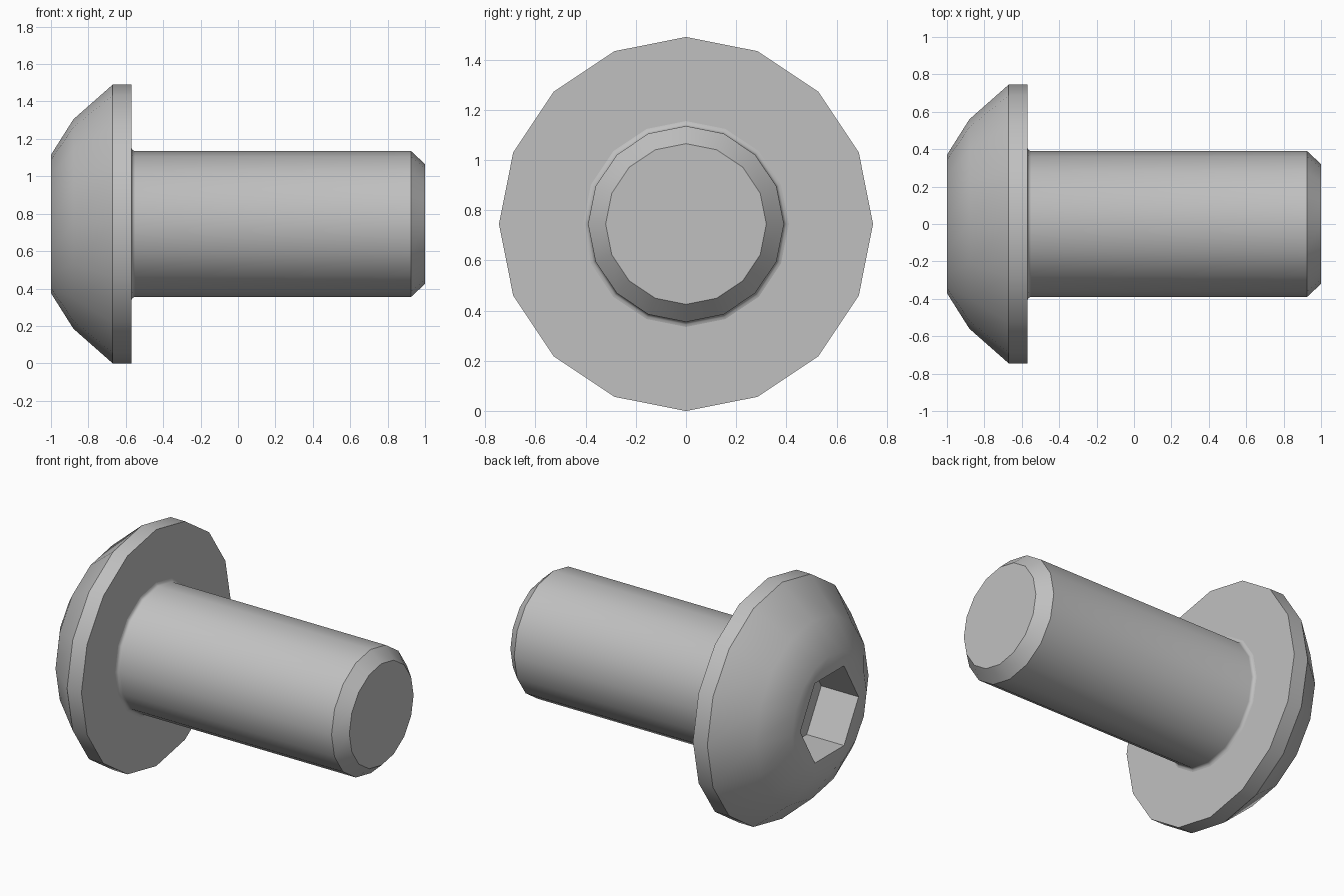
import bpy, bmesh
from math import sin, cos, pi, radians

if "Cube" in bpy.data.objects:
    bpy.data.objects.remove(bpy.data.objects["Cube"], do_unlink=True)

AXIS_Z = 0.745
SIDES = 16

steel = bpy.data.materials.new("steel_grey")
steel.use_nodes = True
steel.diffuse_color = (0.53, 0.53, 0.53, 1)
steel.node_tree.nodes["Principled BSDF"].inputs["Base Color"].default_value = (0.53, 0.53, 0.53, 1)


def ring(bm, x, radius, sides=SIDES, turn=0.0):
    """Polygon of vertices around the screw axis."""
    angles = [turn + 2 * pi * i / sides for i in range(sides)]
    return [bm.verts.new((x, radius * sin(a), AXIS_Z + radius * cos(a))) for a in angles]


def skin(bm, rings):
    """Join successive rings with quads."""
    for a, b in zip(rings, rings[1:]):
        n = len(a)
        for i in range(n):
            j = (i + 1) % n
            bm.faces.new((a[i], a[j], b[j], b[i]))


def finish(bm, name):
    bmesh.ops.recalc_face_normals(bm, faces=bm.faces)
    mesh = bpy.data.meshes.new(name)
    bm.to_mesh(mesh)
    bm.free()
    mesh.materials.append(steel)
    obj = bpy.data.objects.new(name, mesh)
    bpy.context.collection.objects.link(obj)
    bpy.ops.object.select_all(action='DESELECT')
    obj.select_set(True)
    bpy.context.view_layer.objects.active = obj
    bpy.ops.object.shade_smooth_by_angle(angle=radians(36))
    # Flat underside and end stay flat
    for p in mesh.polygons:
        if abs(p.normal.x) > 0.99 and p.center.x > -0.9:
            p.use_smooth = False
    return obj


# Domed head with flange
bm = bmesh.new()
profile = [(-1, 0.37), (-0.88, 0.56), (-0.67, 0.745), (-0.57, 0.745), (-0.57, 0.41)]
head_rings = [ring(bm, x, r) for x, r in profile]
skin(bm, head_rings)

# Hexagonal socket sunk into the head
socket = [ring(bm, x, 0.29, 6, pi / 6) for x in (-1, -0.74)]
skin(bm, socket)
bm.faces.new(socket[1])

# Front face between the dome and the socket
rim = []
for loop in (head_rings[0], socket[0]):
    rim += [bm.edges.get((loop[i - 1], loop[i])) for i in range(len(loop))]
bmesh.ops.triangle_fill(bm, edges=rim, use_beauty=True)
finish(bm, "head")

# Shank with root fillet and chamfered tip
bm = bmesh.new()
fillet = [(-0.55 - 0.02 * cos(t * pi / 6), 0.41 - 0.02 * sin(t * pi / 6)) for t in range(4)]
shank_rings = [ring(bm, x, r) for x, r in fillet + [(0.925, 0.39), (1, 0.32)]]
skin(bm, shank_rings)
bm.faces.new(shank_rings[-1])
finish(bm, "shank")
